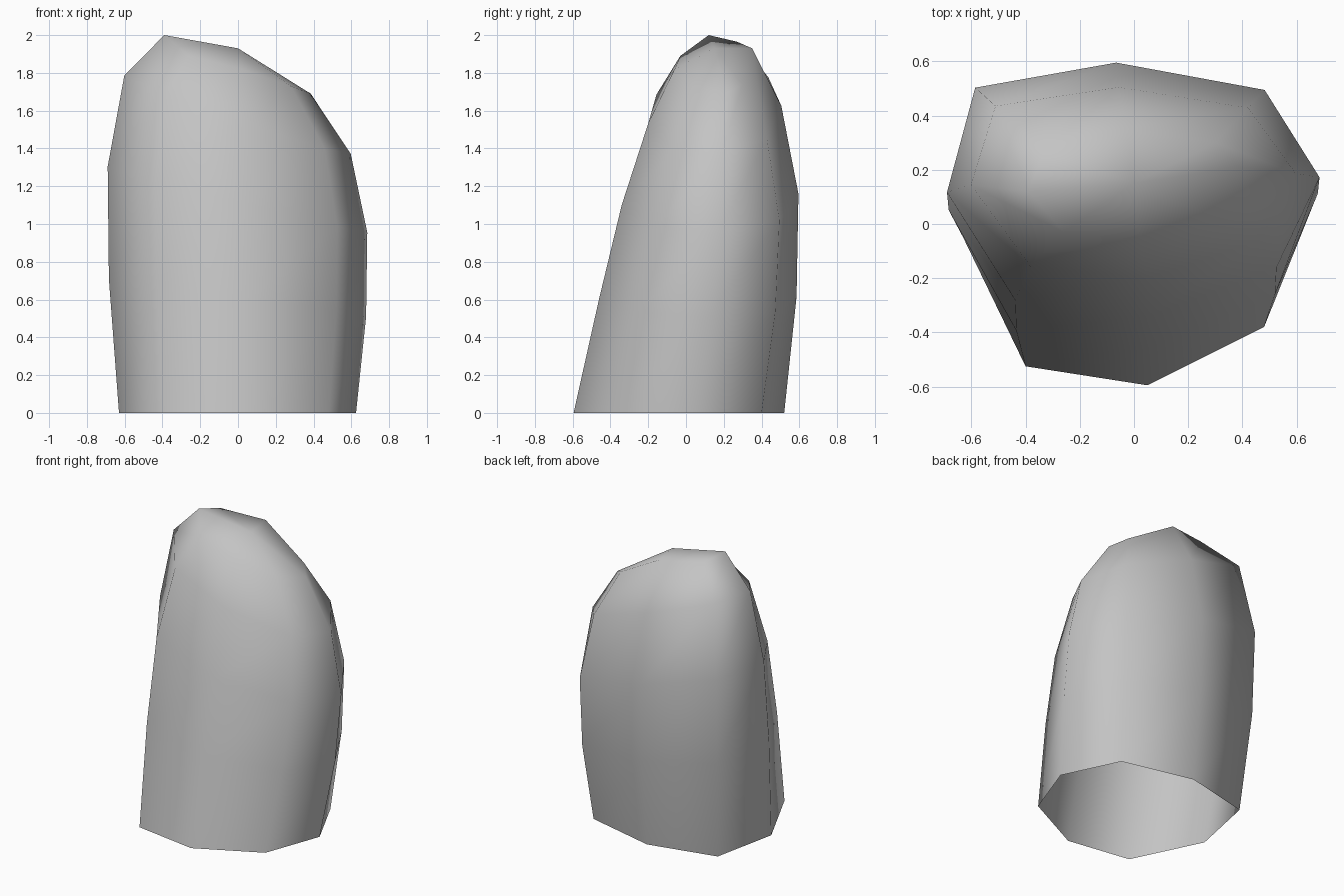
import bpy
import bmesh

cube = bpy.data.objects.get("Cube")
if cube:
    bpy.data.objects.remove(cube, do_unlink=True)

# One plain material
grey = bpy.data.materials.new("plain_grey")
grey.use_nodes = True
colour = (0.55, 0.55, 0.55, 1)
grey.diffuse_color = colour
grey.node_tree.nodes["Principled BSDF"].inputs["Base Color"].default_value = colour

# Eight-sided outline of the open base, starting at the front
outline = [(0.05, -0.595), (0.48, -0.38), (0.625, 0.016), (0.44, 0.40),
           (-0.06, 0.52), (-0.535, 0.41), (-0.63, -0.05), (-0.40, -0.525)]

# Rings above the base: x scale, y scale, y shift, height, slope in x, slope in y
levels = [(1, 1, 0, 0, 0, 0),
          (1.085, 0.937, 0.098, 0.61, -0.147, -0.01),
          (1.095, 0.839, 0.159, 1.125, -0.255, 0.03),
          (0.955, 0.632, 0.176, 1.565, -0.35, 0.08)]

# Uneven crown rim and the middle of the crown
rim = [(0.02, -0.06, 1.82), (0.28, 0.03, 1.73), (0.385, 0.21, 1.69), (0.30, 0.30, 1.74),
       (-0.03, 0.35, 1.93), (-0.33, 0.27, 1.965), (-0.39, 0.12, 2.0), (-0.26, -0.03, 1.89)]
crown_middle = (0.0, 0.15, 1.93)


def ring_points(scale_x, scale_y, shift_y, height, slope_x, slope_y):
    points = []
    for px, py in outline:
        x, y = px * scale_x, py * scale_y + shift_y
        points.append((x, y, height + slope_x * x + slope_y * y))
    return points


bm = bmesh.new()
rings = [[bm.verts.new(p) for p in ring_points(*level)] for level in levels]
rings.append([bm.verts.new(p) for p in rim])
apex = bm.verts.new(crown_middle)
count = len(outline)

# Side walls
for lower, upper in zip(rings, rings[1:]):
    for i in range(count):
        j = (i + 1) % count
        bm.faces.new((lower[i], lower[j], upper[j], upper[i]))

# Crown
for i in range(count):
    bm.faces.new((rings[-1][i], rings[-1][(i + 1) % count], apex))

for face in bm.faces:
    face.smooth = True

mesh = bpy.data.meshes.new("leaning_shell")
bm.to_mesh(mesh)
bm.free()
mesh.materials.append(grey)
shell = bpy.data.objects.new("leaning_shell", mesh)
bpy.context.collection.objects.link(shell)
